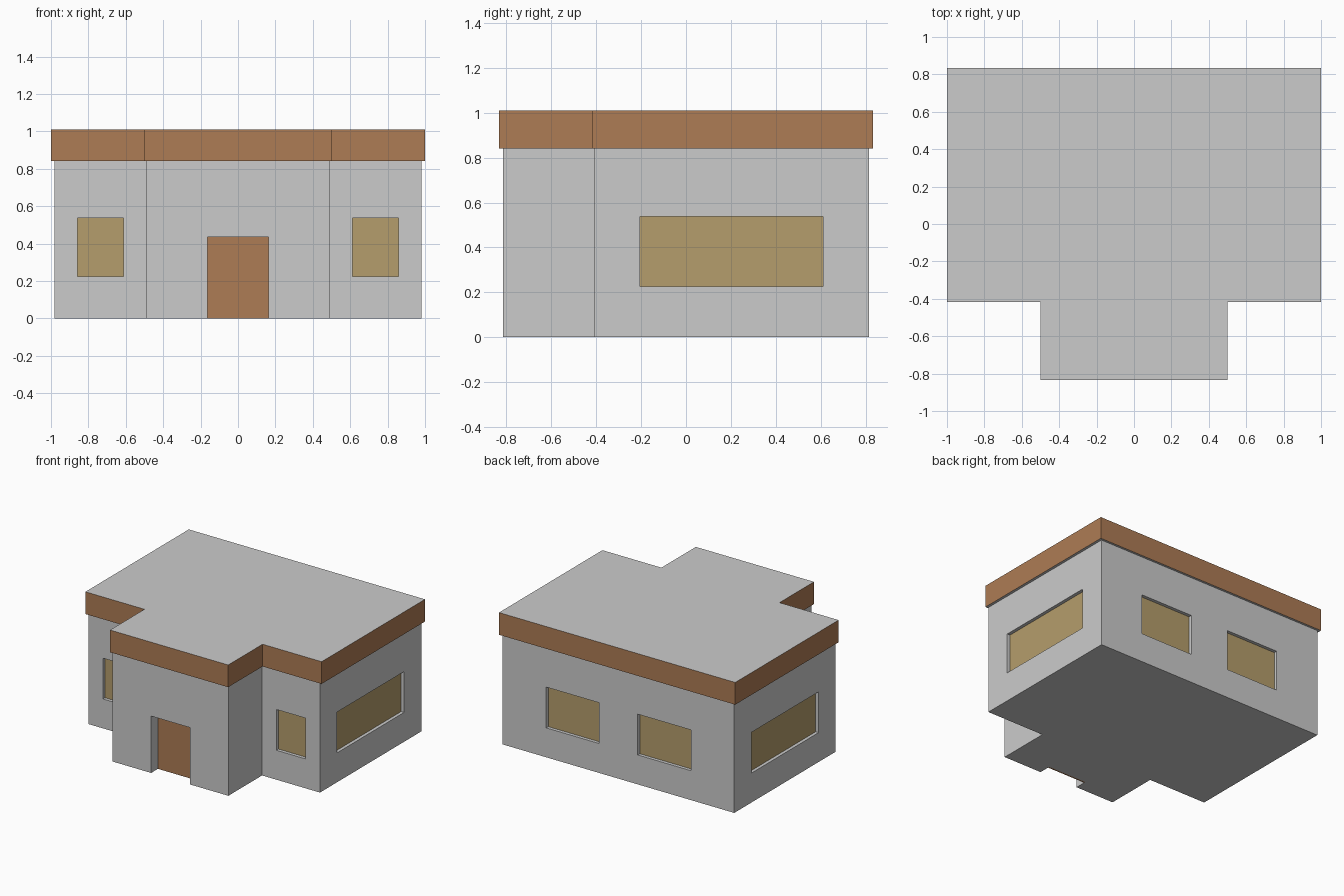
import bpy, bmesh

if "Cube" in bpy.data.objects:
    bpy.data.objects.remove(bpy.data.objects["Cube"])

S = 0.98                     # walls sit slightly inside the roof outline
OUTLINE = [(-1, 0.833), (-1, -0.417), (-0.5, -0.417), (-0.5, -0.833),
           (0.5, -0.833), (0.5, -0.417), (1, -0.417), (1, 0.833)]
WALL_TOP, ROOF_TOP = 0.84, 1.01


def material(name, rgb):
    m = bpy.data.materials.new(name)
    m.diffuse_color = (*rgb, 1)
    m.use_nodes = True
    m.node_tree.nodes["Principled BSDF"].inputs["Base Color"].default_value = m.diffuse_color
    return m


def new_object(name, bm):
    bmesh.ops.recalc_face_normals(bm, faces=bm.faces)
    mesh = bpy.data.meshes.new(name)
    bm.to_mesh(mesh)
    bm.free()
    ob = bpy.data.objects.new(name, mesh)
    bpy.context.collection.objects.link(ob)
    return ob


def prism(name, outline, z0, z1):
    bm = bmesh.new()
    face = bm.faces.new([bm.verts.new((x, y, z0)) for x, y in outline])
    out = bmesh.ops.extrude_face_region(bm, geom=[face], use_keep_orig=True)
    for v in out["geom"]:
        if isinstance(v, bmesh.types.BMVert):
            v.co.z = z1
    return new_object(name, bm)


def box(bm, lo, hi):
    verts = bmesh.ops.create_cube(bm, size=1)["verts"]
    for v in verts:
        for i in range(3):
            v.co[i] = hi[i] if v.co[i] > 0 else lo[i]


def opening(axis, side, face, a0, a1, z0, z1, inner, outer):
    """Corners of a box in a wall, from depth inner to depth outer."""
    d = sorted((side * (face - inner), side * (face - outer)))
    if axis == "x":
        return (d[0], a0, z0), (d[1], a1, z1)
    return (a0, d[0], z0), (a1, d[1], z1)


wood = material("wood", (0.42, 0.20, 0.09))
glass = material("glass", (0.46, 0.34, 0.15))

# Walls and roof slab; only the roof edge is coloured
walls = prism("walls", [(x * S, y * S) for x, y in OUTLINE], 0, WALL_TOP)
roof = prism("roof", OUTLINE, WALL_TOP, ROOF_TOP)
roof.data.materials.append(None)
roof.data.materials.append(wood)
for p in roof.data.polygons:
    p.material_index = 1 if abs(p.normal.z) < 0.5 else 0

# Openings: name, axis, side, wall distance, span, heights, depth, material
Z0, Z1, D = 0.225, 0.537, 0.028
openings = [("door", "y", -1, 0.833 * S, -0.164, 0.164, 0, 0.435, 0.085, wood)]
for s, label in ((-1, "left"), (1, "right")):
    f0, f1 = sorted((s * 0.612, s * 0.857))
    b0, b1 = sorted((s * 0.163, s * 0.612))
    openings += [
        (label + "_front_window", "y", -1, 0.417 * S, f0, f1, Z0, Z1, D, glass),
        (label + "_back_window", "y", 1, 0.833 * S, b0, b1, Z0, Z1, D, glass),
        (label + "_side_window", "x", s, S, -0.205, 0.61, Z0, Z1, D, glass)]

# Recesses cut into the walls, each filled by a thin panel
cut = bmesh.new()
for name, axis, side, face, a0, a1, z0, z1, depth, mat in openings:
    bottom = z0 if z0 > 0 else -0.1
    box(cut, *opening(axis, side, face, a0, a1, bottom, z1, depth, -0.05))
    bm = bmesh.new()
    box(bm, *opening(axis, side, face, a0, a1, z0, z1, depth + 0.01, depth - 0.003))
    new_object(name, bm).data.materials.append(mat)
cutter = new_object("recess_cutter", cut)
cutter.hide_render = True
cutter.display_type = "WIRE"
mod = walls.modifiers.new("recesses", "BOOLEAN")
mod.operation = "DIFFERENCE"
mod.solver = "EXACT"
mod.object = cutter
